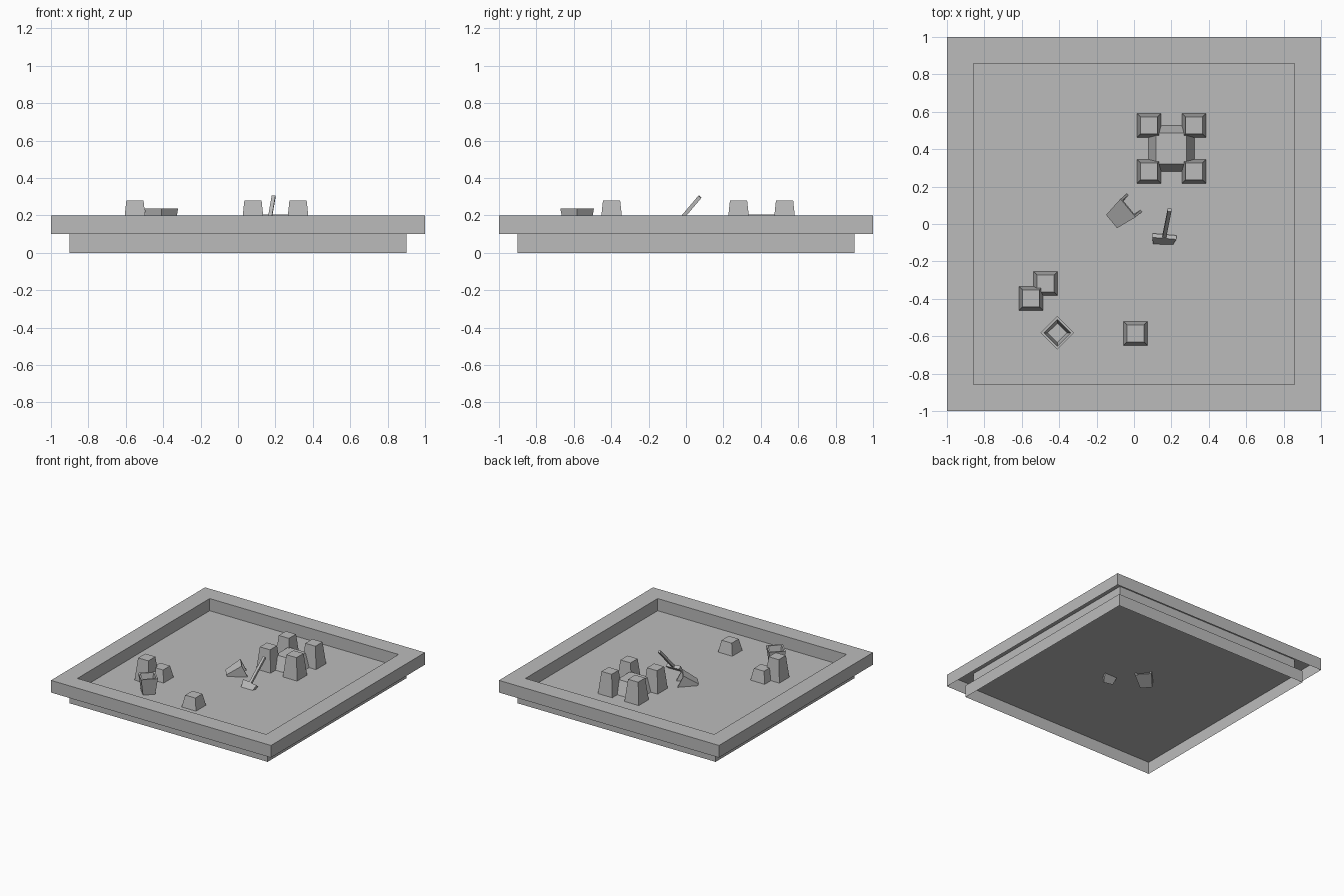
import bpy, bmesh
from mathutils import Matrix, Vector

cube = bpy.data.objects.get("Cube")
if cube:
    bpy.data.objects.remove(cube)

grey = bpy.data.materials.new("plain_grey")
grey.use_nodes = True
colour = (0.5, 0.5, 0.5, 1)
grey.diffuse_color = colour
grey.node_tree.nodes["Principled BSDF"].inputs["Base Color"].default_value = colour

FLOOR = 0.1


def axes(side, depth, up, origin):
    """Placement matrix from three axis directions and an origin."""
    return Matrix((side, depth, up)).transposed().to_4x4().copy() if origin is None else \
        Matrix.Translation(origin) @ Matrix((side, depth, up)).transposed().to_4x4()


def scale_face(face, sx, sy):
    centre = face.calc_center_median()
    for v in face.verts:
        v.co.x = centre.x + (v.co.x - centre.x) * sx
        v.co.y = centre.y + (v.co.y - centre.y) * sy


def frustum(bottom, top, height):
    """Square block from z = 0 to height; bottom and top are half sizes (x, y)."""
    bm = bmesh.new()
    bmesh.ops.create_cube(bm, size=2)
    for v in bm.verts:
        half = top if v.co.z > 0 else bottom
        v.co = (v.co.x * half[0], v.co.y * half[1], height if v.co.z > 0 else 0)
    bm.normal_update()
    return bm


def cap(bm, z):
    return next(f for f in bm.faces if f.normal.z * z > 0.9)


def drop(bm, *faces):
    bmesh.ops.delete(bm, geom=list(faces), context='FACES')


def hollow(bm, thickness, depth, taper):
    """Sink a tapered pit into the top face and return its floor."""
    top = cap(bm, 1)
    bmesh.ops.inset_region(bm, faces=[top], thickness=thickness)
    pit = bmesh.ops.extrude_face_region(bm, geom=[top])
    drop(bm, *[f for f in [top] if f.is_valid])
    floor = next(g for g in pit["geom"] if isinstance(g, bmesh.types.BMFace))
    for v in floor.verts:
        v.co.z -= depth
    scale_face(floor, taper, taper)
    return floor


def finish(name, bm, matrix=None):
    mesh = bpy.data.meshes.new(name)
    bm.normal_update()
    bm.to_mesh(mesh)
    bm.free()
    mesh.materials.append(grey)
    ob = bpy.data.objects.new(name, mesh)
    bpy.context.scene.collection.objects.link(ob)
    if matrix is not None:
        ob.matrix_world = matrix
    return ob


# Lower box: its top is the sand, its underside is open
bm = frustum((0.9, 0.9), (0.9, 0.9), FLOOR)
drop(bm, cap(bm, -1))
finish("sand_base", bm)

# Wide rim around the sand, open underneath
bm = frustum((1, 1), (1, 1), 0.1)
drop(bm, cap(bm, -1))
drop(bm, hollow(bm, 0.2, 0.1, 1))
finish("rim", bm, Matrix.Translation((0, 0, FLOOR)))


# Sand towers
def tower(name, x, y, top_z, base=0.065, top=0.046):
    bm = frustum((base, base), (top, top), top_z - FLOOR)
    drop(bm, cap(bm, -1))
    finish(name, bm, Matrix.Translation((x, y, FLOOR)))


for x in (0.08, 0.321):
    for y in (0.281, 0.527):
        tower("castle_tower", x, y, 0.28)
tower("castle_keep", 0.2, 0.404, 0.205, 0.123, 0.082)
tower("tall_sand_heap", -0.551, -0.398, 0.28)
tower("short_sand_heap", -0.473, -0.318, 0.195)
tower("short_sand_heap", 0.008, -0.585, 0.195)


# Buckets, one standing and one tipped into the sand
def bucket(name, matrix):
    bm = frustum((0.046, 0.046), (0.0635, 0.0635), 0.135)
    hollow(bm, 0.018, 0.1, 0.72)
    finish(name, bm, matrix)


bucket("standing_bucket", Matrix.Translation((-0.41, -0.582, FLOOR + 0.001))
       @ Matrix.Rotation(0.785, 4, 'Z'))
up = Vector((0.69, 0.57, 0.44)).normalized()
side = up.cross(Vector((0, 0, 1))).normalized()
bucket("tipped_bucket", axes(side, up.cross(side), up, (-0.104, 0.026, 0.074)))

# Spade stuck in the sand
up = Vector((0.017, 0.085, 0.1)).normalized()
side = (Vector((1, 0, 0)) - up * up.x).normalized()
grip = Vector((0.19, 0.075, 0.3))
neck = grip - up * 0.22
depth = up.cross(side)
finish("spade_handle", frustum((0.01, 0.01), (0.01, 0.01), 0.22),
       axes(side, depth, up, neck))
finish("spade_blade", frustum((0.042, 0.007), (0.065, 0.014), 0.1),
       axes(side, depth, up, neck - up * 0.1))
